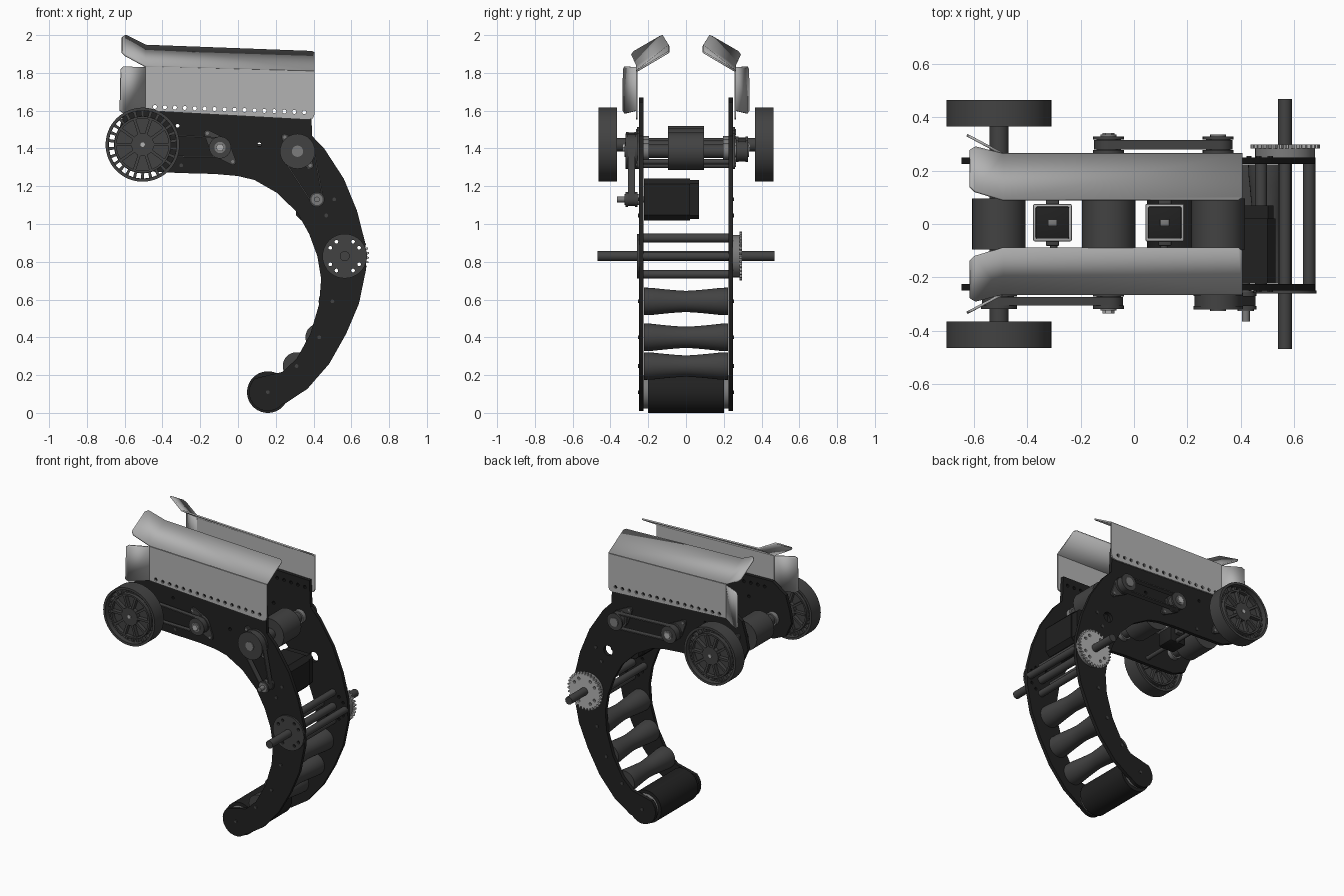
import bpy, bmesh
from math import sin, cos, pi
from mathutils import Vector
from mathutils.geometry import convex_hull_2d

if "Cube" in bpy.data.objects:
    bpy.data.objects.remove(bpy.data.objects["Cube"])


def mat(name, v):
    m = bpy.data.materials.new(name)
    m.diffuse_color = (v, v, v, 1)
    m.use_nodes = True
    m.node_tree.nodes["Principled BSDF"].inputs["Base Color"].default_value = m.diffuse_color
    return m


BLACK, DARK, MID, LIGHT = mat("black", .015), mat("dark", .055), mat("mid", .2), mat("light", .45)


def add(name, mesh, m):
    o = bpy.data.objects.new(name, mesh)
    bpy.context.collection.objects.link(o)
    mesh.materials.clear()
    mesh.materials.append(m)
    return o


def circ(x, z, r, n=24):
    return [(x + r * cos(2 * pi * i / n), z + r * sin(2 * pi * i / n)) for i in range(n)]


def hull(*circles):
    p = [q for c in circles for q in circ(*c, 32)]
    return [p[i] for i in convex_hull_2d([Vector(q) for q in p])]


def plate(name, loops, y0, y1, m):
    """x-z outline with holes, extruded from y0 to y1"""
    cu = bpy.data.curves.new(name, 'CURVE')
    cu.dimensions, cu.fill_mode, cu.extrude = '2D', 'BOTH', abs(y1 - y0) / 2
    for lp in loops:
        s = cu.splines.new('POLY')
        s.points.add(len(lp) - 1)
        for p, (x, z) in zip(s.points, lp):
            p.co = (x, z, 0, 1)
        s.use_cyclic_u = True
    tmp = bpy.data.objects.new(name + "_curve", cu)
    bpy.context.collection.objects.link(tmp)
    bpy.context.view_layer.update()
    me = bpy.data.meshes.new_from_object(tmp.evaluated_get(bpy.context.evaluated_depsgraph_get()))
    bpy.data.objects.remove(tmp)
    bm = bmesh.new()
    bm.from_mesh(me)
    bmesh.ops.remove_doubles(bm, verts=bm.verts, dist=1e-5)
    bmesh.ops.recalc_face_normals(bm, faces=bm.faces)
    bm.to_mesh(me)
    bm.free()
    o = add(name, me, m)
    o.rotation_euler.x = pi / 2
    o.location.y = (y0 + y1) / 2
    return o


def lathe(name, x, z, prof, m, n=32):
    """(y, radius) profile spun about a line along y"""
    bm = bmesh.new()
    rings = [[bm.verts.new((p[0], y, p[1])) for p in circ(x, z, r, n)] for y, r in prof]
    for a, b in zip(rings, rings[1:]):
        for i in range(n):
            j = (i + 1) % n
            bm.faces.new((a[i], a[j], b[j], b[i]))
    bm.faces.new(rings[0])
    bm.faces.new(rings[-1])
    bmesh.ops.recalc_face_normals(bm, faces=bm.faces)
    me = bpy.data.meshes.new(name)
    bm.to_mesh(me)
    bm.free()
    return add(name, me, m)


def cyl(name, x, z, r, y0, y1, m, n=32):
    return lathe(name, x, z, [(y0, r), (y1, r)], m, n)


def box(name, c, s, m, bevel=.01):
    bm = bmesh.new()
    bmesh.ops.create_cube(bm, size=1)
    for v in bm.verts:
        v.co = Vector(c) + Vector([v.co[i] * s[i] for i in range(3)])
    bmesh.ops.bevel(bm, geom=bm.edges[:], offset=bevel, segments=2, affect='EDGES', profile=.5)
    me = bpy.data.meshes.new(name)
    bm.to_mesh(me)
    bm.free()
    return add(name, me, m)


def sheet(name, polys, m):
    me = bpy.data.meshes.new(name)
    vs = [v for p in polys for v in p]
    fs, k = [], 0
    for p in polys:
        fs.append(list(range(k, k + len(p))))
        k += len(p)
    me.from_pydata(vs, [], fs)
    bm = bmesh.new()
    bm.from_mesh(me)
    bmesh.ops.remove_doubles(bm, verts=bm.verts, dist=1e-4)
    bmesh.ops.recalc_face_normals(bm, faces=bm.faces)
    bm.to_mesh(me)
    bm.free()
    o = add(name, me, m)
    md = o.modifiers.new("thick", 'SOLIDIFY')
    md.thickness, md.offset = .01, 0


AX, MIDR, REAR = (-.505, 1.42), (-.095, 1.405), (.315, 1.385)
MOTOR, PIVOT, FOOT = (.418, 1.13), (.565, .83), (.158, .11)
rivets = [circ(-.44 + .0527 * i, 1.62 - .0019 * i, .011, 10) for i in range(16)]
ring12 = [circ(PIVOT[0] + .088 * cos(pi * i / 6), PIVOT[1] + .088 * sin(pi * i / 6), .01, 10) for i in range(12)]
ring12 = [h for i, h in enumerate(ring12) if i % 3]  # leave room for the tie bars

# curved side plate outline
outline = [(-.645, 1.42), (-.63, 1.5), (-.6, 1.6), (-.5, 1.67), (.385, 1.645), (.393, 1.465), (.456, 1.40),
           (.56, 1.24), (.63, 1.07), (.675, .894), (.678, .76), (.64, .577), (.572, .418), (.483, .26),
           (.367, .127), (.25, .05)]
outline += [(FOOT[0] + .1 * cos(a), FOOT[1] + .1 * sin(a)) for a in [-(.7 + i * .25) for i in range(14)]]
outline += [(.235, .217), (.31, .286), (.383, .418), (.43, .577), (.44, .71), (.42, .83), (.377, .947),
            (.314, 1.06), (.208, 1.164), (.087, 1.233), (0, 1.254), (-.124, 1.265), (-.31, 1.27),
            (-.51, 1.28), (-.6, 1.32)]

for s in (-1, 1):
    side = "front" if s < 0 else "back"
    holes = rivets + ring12 + [circ(.113, 1.42, .011, 10), circ(-.32, 1.52, .01, 10)]
    if s > 0:
        holes = holes + [circ(*MOTOR, .034)]
    plate(side + "_side_plate", [outline] + holes, s * .225, s * .249, BLACK)

    # bent sheet cover: riveted wall, leaning panel and two flared flaps
    wall = [(-.49, 1.6), (.375, 1.552), (.397, 1.56), (.405, 1.58), (.405, 1.81), (-.49, 1.835)]
    plate(side + "_cover_wall", [wall] + rivets, s * .256, s * .266, LIGHT)
    Y = lambda pts: [(x, s * y, z) for x, y, z in pts]
    sheet(side + "_cover_panel", [
        Y([(-.49, .261, 1.835), (.405, .261, 1.81), (.405, .10, 1.905), (.39, .09, 1.912), (-.49, .09, 1.945)]),
        Y([(-.49, .09, 1.945), (-.49, .261, 1.835), (-.595, .288, 1.892), (-.613, .278, 1.91),
           (-.613, .14, 1.99), (-.595, .122, 1.998)])], LIGHT)
    sheet(side + "_cover_flap", [
        Y([(-.49, .261, 1.6), (-.49, .261, 1.83), (-.605, .322, 1.834), (-.62, .33, 1.82),
           (-.625, .332, 1.6), (-.605, .322, 1.585)])], LIGHT)

    # wheel: tyre band, slotted web, raised spokes, hub
    x, z = AX
    pol = lambda r, a: (x + r * cos(a), z + r * sin(a))
    plate(side + "_wheel_tyre", [circ(x, z, .196, 64), circ(x, z, .18, 64)], s * .365, s * .463, DARK)
    slots = []
    for i in range(26):
        a = 2 * pi * i / 26
        slots.append([pol(.152, a - .075), pol(.179, a - .075), pol(.179, a + .075), pol(.152, a + .075)])
    plate(side + "_wheel_web", [circ(x, z, .184, 64)] + slots, s * .395, s * .43, DARK)
    plate(side + "_wheel_inner_ring", [circ(x, z, .15, 48), circ(x, z, .138, 48)], s * .375, s * .455, DARK)
    spokes = []
    for i in range(10):
        a = 2 * pi * i / 10
        spokes.append([pol(.055, a - .14), pol(.14, a - .055), pol(.14, a + .055), pol(.055, a + .14)])
    plate(side + "_wheel_spokes", spokes, s * .372, s * .456, DARK)
    cyl(side + "_wheel_hub", x, z, .06, s * .37, s * .458, DARK)
    cyl(side + "_wheel_bolt", x, z, .012, s * .458, s * .463, LIGHT, 12)
    cyl(side + "_wheel_axle", x, z, .036, s * .2, s * .37, DARK)

    # two-bolt bearing flanges and bearings inside
    for x, z in (AX, MIDR, REAR):
        tips = [(x - .067, z + .075), (x + .067, z - .075)]
        plate("bearing_flange", [hull((x, z, .055), *[(*t, .018) for t in tips])], s * .249, s * .26, DARK)
        for t in tips:
            cyl("flange_bolt", *t, .009, s * .26, s * .266, MID, 8)
        cyl("inner_bearing", x, z, .045, s * .195, s * .225, MID)
    # foot roller end disc and roller bolts
    cyl(side + "_foot_disc", *FOOT, .088, s * .198, s * .225, MID)
    for x, z in ((.5, .59), (.43, .40), (.31, .248), FOOT, (.51, 1.13), (.467, 1.045), (.377, 1.3), (-.3, 1.31)):
        cyl("plate_bolt", x, z, .01, s * .249, s * .254, DARK, 10)


# belt drives
def pulley(x, z, r, y0, y1):
    t = (y1 - y0) * .2
    lathe("belt_pulley", x, z, [(y0, r + .008), (y0 + t, r + .008), (y0 + t, r - .004), (y1 - t, r - .004),
                                (y1 - t, r + .008), (y1, r + .008)], DARK)
    cyl("pulley_hub", x, z, .03, y0 - .006, y1 + .006, MID, 20)


for name, a, ra, b, rb, y0, y1 in (("wheel_belt", AX, .06, MIDR, .05, -.317, -.26),
                                   ("back_belt", MIDR, .05, REAR, .05, .265, .328),
                                   ("motor_belt", REAR, .085, MOTOR, .032, -.32, -.256)):
    pulley(*a, ra, y0, y1)
    pulley(*b, rb, y0, y1)
    plate(name, [hull((*a, ra + .004), (*b, rb + .004)), hull((*a, ra - .004), (*b, rb - .004))],
          y0 + .013, y1 - .013, DARK)

# drive rollers under the covers
for x, z in (AX, MIDR, REAR):
    cyl("drive_roller", x, z, .1, -.095, .095, DARK, 40)
    cyl("roller_shaft", x, z, .036, -.225, .225, DARK)
cyl("middle_shaft_end", *MIDR, .022, -.335, .34, LIGHT, 6)
for x, z in ((-.3, 1.31), (.113, 1.33)):
    cyl("upper_tie_bar", x, z, .014, -.225, .225, DARK, 16)

# two small sensors between the drive rollers
for x in (-.305, .115):
    box("sensor_body", (x, .005, 1.35), (.12, .12, .11), BLACK)
    box("sensor_frame", (x, .005, 1.4), (.145, .14, .016), LIGHT, .006)
    box("sensor_face", (x, .005, 1.408), (.125, .12, .014), BLACK, .005)
    box("sensor_window", (x, .005, 1.417), (.035, .025, .012), MID, .003)
    for dy in (-.042, .042):
        box("sensor_mount", (x, .005 + dy * 1.6, 1.37), (.05, .04, .04), DARK, .005)

# drive motor
x, z = MOTOR
octo = lambda h, c: [(x + a * h + da * c, z + b * h + db * c) for a, b, da, db in (
    (-1, -1, 0, 1), (-1, -1, 1, 0), (1, -1, -1, 0), (1, -1, 0, 1),
    (1, 1, 0, -1), (1, 1, -1, 0), (-1, 1, 1, 0), (-1, 1, 0, -1))]
plate("motor_body", [octo(.112, .03)], -.222, .02, BLACK)
plate("motor_cap", [octo(.104, .02)], .02, .07, BLACK)
cyl("motor_shaft", x, z, .015, -.365, -.2, MID, 16)

# pivot axle, hub disc, toothed wheel and tie bars
px, pz = PIVOT
cyl("pivot_axle", px, pz, .026, -.468, .468, DARK)
plate("pivot_hub_disc", [circ(px, pz, .118, 40)] + ring12, -.26, -.249, DARK)
teeth = []
for i in range(32):
    for k, r in ((0, .114), (.3, .114), (.5, .13), (.8, .13)):
        a = 2 * pi * (i + k) / 32
        teeth.append((px + r * cos(a), pz + r * sin(a)))
plate("pivot_sprocket", [teeth] + ring12, .282, .297, LIGHT)
plate("sprocket_spacer", [circ(px, pz, .112, 40)] + ring12, .249, .282, MID)
for dx, dz in ((.09, 0), (-.09, 0), (0, .096), (0, -.096)):
    cyl("pivot_tie_bar", px + dx, pz + dz, .023, -.228, .228, DARK, 20)

# waisted guide rollers and the foot roller
for x, z in ((.5, .59), (.43, .40), (.31, .248)):
    prof = [(-.222 + .444 * i / 12, .056 + .017 * min(1, abs(i / 6 - 1) * 1.15) ** 1.3) for i in range(13)]
    lathe("waisted_roller", x, z, prof, DARK)
cyl("foot_roller", *FOOT, .11, -.2, .2, BLACK, 48)

bpy.ops.object.select_all(action='SELECT')
bpy.context.view_layer.objects.active = bpy.context.selected_objects[0]
bpy.ops.object.shade_smooth_by_angle(angle=.5)
